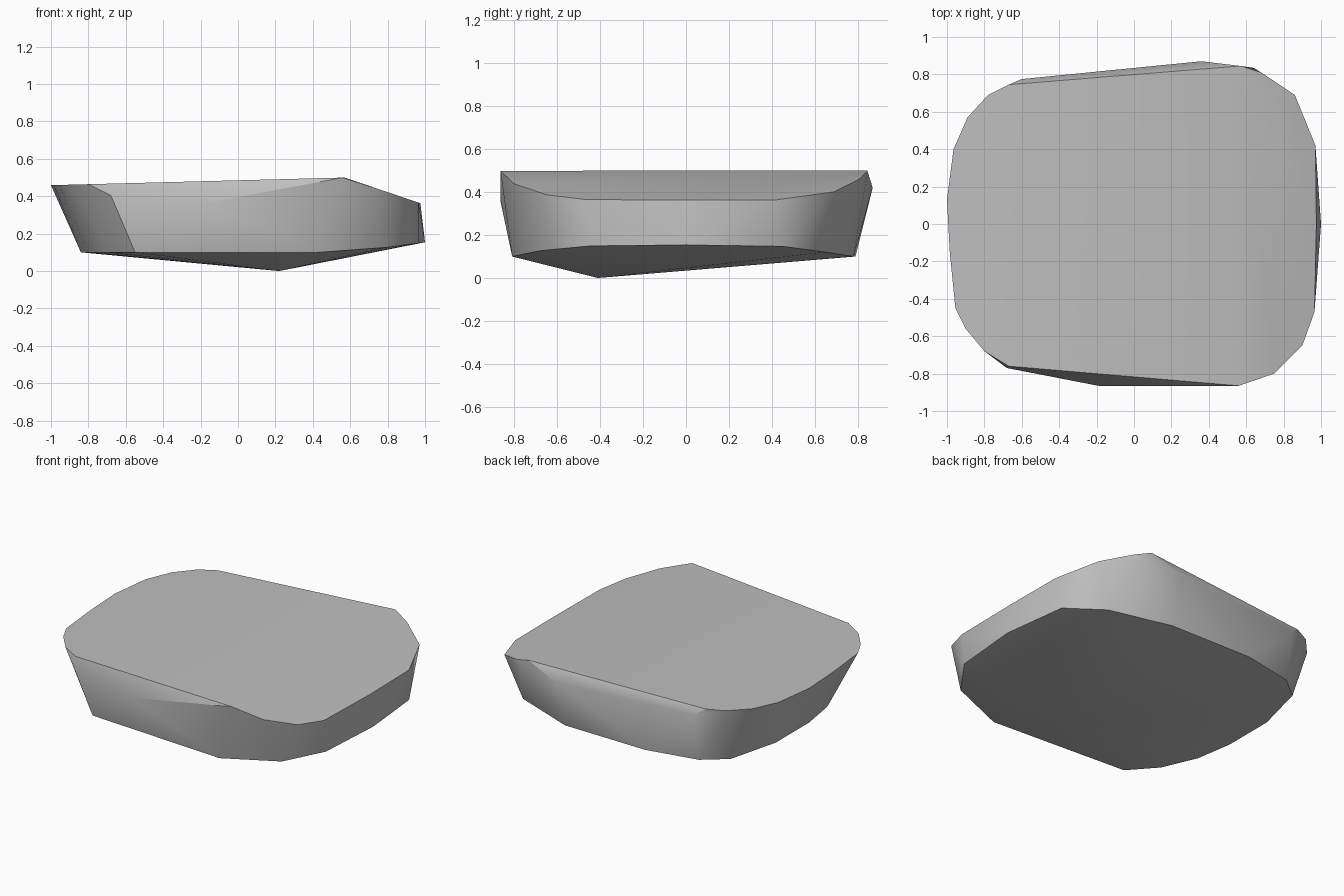
import bpy
import bmesh
from math import radians

default_cube = bpy.data.objects.get("Cube")
if default_cube:
    bpy.data.objects.remove(default_cube, do_unlink=True)


def make_material(name, colour):
    material = bpy.data.materials.new(name)
    material.use_nodes = True
    material.diffuse_color = colour
    shader = next(n for n in material.node_tree.nodes if n.type == "BSDF_PRINCIPLED")
    shader.inputs["Base Color"].default_value = colour
    shader.inputs["Roughness"].default_value = 0.8
    return material


def top_height(x):
    """Gently rising top that breaks into a slope towards the left side."""
    return min(0.485 + 0.026 * x, 0.5 - 0.34 * (x - 0.57))


def bottom_height(x):
    """Flat lower rim that lifts slightly on the left side."""
    return 0.1 + 0.135 * max(0, x - 0.6)


# Outline of the worn upper face, seen from above
top_rim = [
    (-1, 0.13), (-0.965, 0.4), (-0.89, 0.57), (-0.78, 0.69), (-0.67, 0.745),
    (0.57, 0.845), (0.68, 0.81), (0.86, 0.69), (0.97, 0.42), (0.975, 0),
    (0.965, -0.47), (0.9, -0.65), (0.75, -0.8), (0.56, -0.865),
    (-0.67, -0.76), (-0.8, -0.68), (-0.9, -0.56), (-0.955, -0.45), (-0.985, -0.15),
]

# Outline of the underside, seen from above
bottom_rim = [
    (-0.84, -0.1), (-0.84, 0.25), (-0.75, 0.6), (-0.6, 0.72), (-0.25, 0.79),
    (0.35, 0.78), (0.75, 0.65), (0.95, 0.45), (1, 0), (0.965, -0.45),
    (0.8, -0.68), (0.43, -0.81), (-0.55, -0.75), (-0.7, -0.58), (-0.8, -0.35),
]

# Chipped shoulders at the front and back, and the lowest point
chips = [
    (-0.19, -0.865, 0.36), (-0.68, -0.77, 0.405),
    (0.36, 0.87, 0.42), (-0.6, 0.775, 0.42), (0.64, 0.835, 0.43),
]
lowest_point = (0.22, -0.41, 0)

points = [(x, y, top_height(x)) for x, y in top_rim]
points += [(x, y, bottom_height(x)) for x, y in bottom_rim]
points += chips + [lowest_point]

# Wrap the outlines in one convex stone
bm = bmesh.new()
for point in points:
    bm.verts.new(point)
bmesh.ops.convex_hull(bm, input=bm.verts[:])
loose = [v for v in bm.verts if not v.link_faces]
bmesh.ops.delete(bm, geom=loose, context="VERTS")
bmesh.ops.dissolve_limit(bm, angle_limit=radians(1), verts=bm.verts[:], edges=bm.edges[:])
bmesh.ops.recalc_face_normals(bm, faces=bm.faces[:])

mesh = bpy.data.meshes.new("flat_stone")
bm.to_mesh(mesh)
bm.free()
mesh.materials.append(make_material("stone grey", (0.52, 0.52, 0.52, 1)))

stone = bpy.data.objects.new("flat_stone", mesh)
bpy.context.collection.objects.link(stone)

# Soft sides and crease, crisp rims
bpy.ops.object.select_all(action="DESELECT")
stone.select_set(True)
bpy.context.view_layer.objects.active = stone
bpy.ops.object.shade_smooth_by_angle(angle=radians(32))
